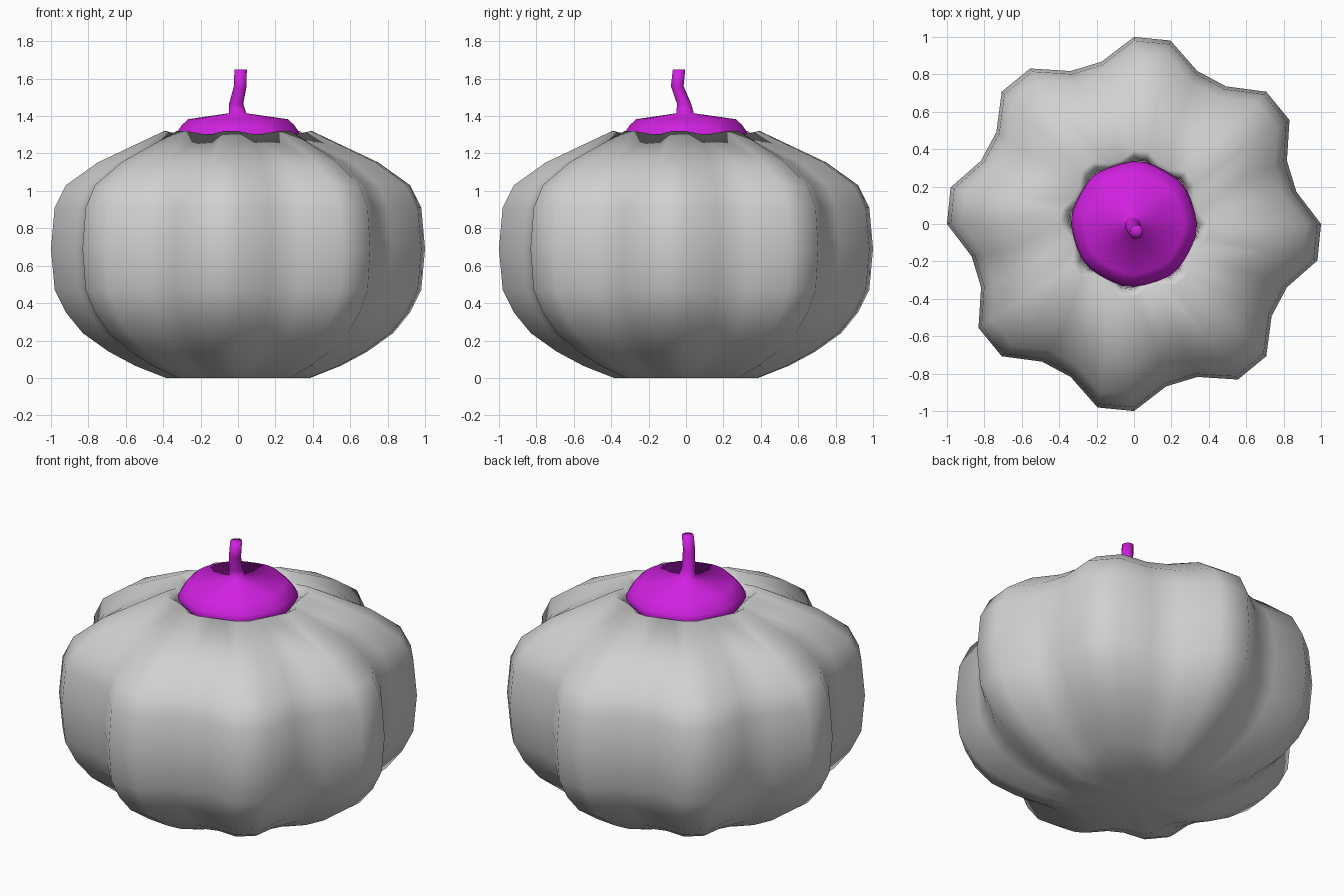
import bpy, bmesh, math

if "Cube" in bpy.data.objects:
    bpy.data.objects.remove(bpy.data.objects["Cube"])

SEGMENTS = 32  # four columns for each of the eight ribs


def material(name, rgb):
    m = bpy.data.materials.new(name)
    m.diffuse_color = (*rgb, 1.0)
    m.use_nodes = True
    m.node_tree.nodes["Principled BSDF"].inputs["Base Color"].default_value = m.diffuse_color
    return m


def ribbed_rings(name, rings, mat, close_top):
    """Skin a stack of rings: (x, y, z, radius, groove radius factor, groove drop)."""
    bm = bmesh.new()
    loops = []
    for cx, cy, z, r, groove, drop in rings:
        loop = []
        for i in range(SEGMENTS):
            a = -2 * math.pi * i / SEGMENTS
            in_groove = i % 4 >= 2
            rr = r * groove if in_groove else r
            zz = z - drop if in_groove else z
            loop.append(bm.verts.new((cx + rr * math.cos(a), cy + rr * math.sin(a), zz)))
        loops.append(loop)
    for low, high in zip(loops, loops[1:]):
        for i in range(SEGMENTS):
            j = (i + 1) % SEGMENTS
            bm.faces.new((low[i], high[i], high[j], low[j]))
    # Flat ends, fanned around a centre vertex
    ends = [(0, loops[0])] + ([(-1, loops[-1])] if close_top else [])
    for k, loop in ends:
        cx, cy, z = rings[k][:3]
        centre = bm.verts.new((cx, cy, z))
        for i in range(SEGMENTS):
            bm.faces.new((loop[i], loop[(i + 1) % SEGMENTS], centre))
    bmesh.ops.recalc_face_normals(bm, faces=bm.faces)
    for f in bm.faces:
        f.smooth = True
    mesh = bpy.data.meshes.new(name)
    bm.to_mesh(mesh)
    bm.free()
    mesh.materials.append(mat)
    ob = bpy.data.objects.new(name, mesh)
    bpy.context.collection.objects.link(ob)
    return ob


grey = material("pale grey", (0.64, 0.64, 0.64))
magenta = material("magenta", (0.63, 0.015, 0.74))

# Ribbed body, with a lip turned into the opening under the lid
profile = [(0.385, 0.0), (0.55, 0.065), (0.69, 0.14), (0.83, 0.24), (0.92, 0.35),
           (0.98, 0.47), (1.0, 0.69), (0.98, 0.91), (0.92, 1.03), (0.75, 1.152)]
body = [(0, 0, z, r, 0.885, 0.0) for r, z in profile]
body += [(0, 0, 1.32, 0.395, 0.885, 0.015),
         (0, 0, 1.27, 0.35, 0.9, 0.0),
         (0, 0, 1.20, 0.34, 0.9, 0.0)]
ribbed_rings("ribbed_body", body, grey, False)

# Lid flowing into a bent stem
lid = [(0, 0, 1.24, 0.30, 0.97, 0.0),
       (0, 0, 1.29, 0.337, 0.98, 0.0),
       (0, 0, 1.32, 0.322, 0.98, 0.0),
       (0, 0, 1.35, 0.302, 0.98, 0.0),
       (0, 0, 1.383, 0.268, 0.98, 0.0),
       (-0.002, -0.005, 1.415, 0.047, 1.0, 0.0),
       (-0.01, -0.01, 1.465, 0.038, 1.0, 0.0),
       (0.012, -0.047, 1.56, 0.034, 1.0, 0.0),
       (0.014, -0.037, 1.65, 0.033, 1.0, 0.0)]
ribbed_rings("lid_and_stem", lid, magenta, True)
